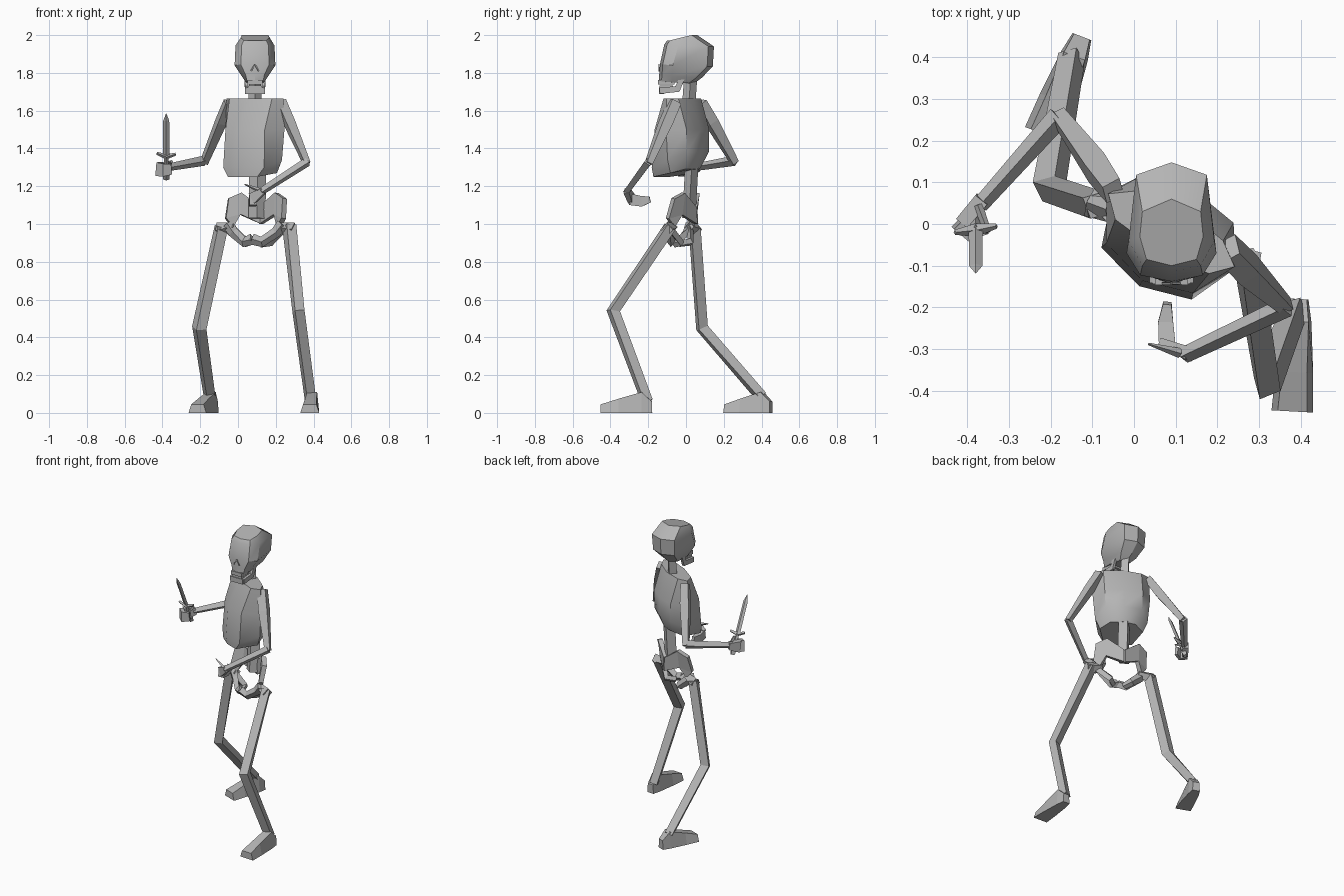
import bpy, bmesh, math
from mathutils import Vector, Matrix

bone = bpy.data.materials.new("bone_grey")
bone.diffuse_color = (0.46, 0.46, 0.46, 1)


def make(name, verts, faces, smooth=False):
    bm = bmesh.new()
    vs = [bm.verts.new(v) for v in verts]
    for f in faces:
        bm.faces.new([vs[i] for i in f])
    bmesh.ops.recalc_face_normals(bm, faces=bm.faces)
    me = bpy.data.meshes.new(name)
    bm.to_mesh(me)
    bm.free()
    me.materials.append(bone)
    ob = bpy.data.objects.new(name, me)
    bpy.context.collection.objects.link(ob)
    if smooth:
        bpy.ops.object.select_all(action='DESELECT')
        ob.select_set(True)
        bpy.context.view_layer.objects.active = ob
        bpy.ops.object.shade_smooth_by_angle(angle=math.radians(32))
    return ob


def loft(name, rings, smooth=False):
    n = len(rings[0])
    faces = [tuple(range(n))[::-1], tuple(range((len(rings) - 1) * n, len(rings) * n))]
    for r in range(len(rings) - 1):
        for i in range(n):
            j = (i + 1) % n
            faces.append((r * n + i, r * n + j, r * n + n + j, r * n + n + i))
    return make(name, [v for ring in rings for v in ring], faces, smooth)


def limb(name, path, ref=(0.9, -0.45, 0), square=False):
    """Four-sided bone; path items are (point, half_width, half_depth)."""
    pts = [Vector(p[0]) for p in path]
    rings = []
    for i, (p, w, d) in enumerate(path):
        a = (pts[i] - pts[i - 1]).normalized() if i else Vector()
        b = (pts[i + 1] - pts[i]).normalized() if i + 1 < len(pts) else Vector()
        t = (a + b).normalized()
        s = Vector(ref)
        s = (s - t * s.dot(t)).normalized()
        u = t.cross(s)
        k = ((1, 1), (-1, 1), (-1, -1), (1, -1)) if square else ((1, 0), (0, 1), (-1, 0), (0, -1))
        rings.append([pts[i] + s * w * x + u * d * y for x, y in k])
    return loft(name, rings)


def turned(cx, cy, deg):
    return Matrix.Translation((cx, cy, 0)) @ Matrix.Rotation(math.radians(deg), 4, 'Z')


def mirrored(half):
    """Close a symmetric outline from its +x half (front to back)."""
    return half + [(-x, y, z) for x, y, z in reversed(half) if x > 0]


# skull: rings of front, cheek, temple, back
def skull_ring(yf, zf, wf, ym, wm, yb, zb, wb):
    zm = (zf + zb) / 2
    half = [(0, yf, zf), (wf, yf + 0.015, zf), (wm, ym, zm), (wb, yb - 0.03, zb), (0, yb, zb)]
    return [(x + 0.09, y, z) for x, y, z in mirrored(half)]


loft("skull", [
    skull_ring(-0.145, 1.755, 0.042, -0.07, 0.048, 0.045, 1.745, 0.035),
    skull_ring(-0.142, 1.79, 0.05, -0.075, 0.07, 0.085, 1.775, 0.06),
    skull_ring(-0.138, 1.845, 0.075, -0.07, 0.108, 0.142, 1.835, 0.08),
    skull_ring(-0.115, 1.95, 0.07, -0.04, 0.103, 0.148, 1.94, 0.085),
    skull_ring(-0.10, 1.972, 0.06, -0.03, 0.076, 0.06, 2.0, 0.07)], smooth=True)

# nose opening edges
for s in (-1, 1):
    limb("nose_edge", [((0.09, -0.143, 1.845), 0.004, 0.004),
                       ((0.09 + s * 0.02, -0.143, 1.81), 0.006, 0.004)])

# jaw: chin, two side bars and rear uprights, upper and lower teeth
jx, front = 0.09, (1, 0, 0)
limb("chin", [((0.045, -0.13, 1.705), 0.014, 0.017), ((0.135, -0.13, 1.705), 0.014, 0.017)], (0, 1, 0), True)
for s in (-1, 1):
    x = jx + s * 0.045
    limb("jaw_side", [((x, -0.14, 1.705), 0.008, 0.016), ((x, -0.045, 1.715), 0.008, 0.018),
                      ((x + s * 0.004, -0.015, 1.785), 0.008, 0.014)], front, True)
limb("lower_teeth", [((jx, -0.14, 1.727), 0.036, 0.007), ((jx, -0.07, 1.727), 0.036, 0.007)], front, True)
limb("upper_teeth", [((jx, -0.147, 1.75), 0.04, 0.012), ((jx, -0.06, 1.75), 0.04, 0.012)], front, True)

# neck and spine
limb("neck", [((0.09, 0.015, 1.64), 0.035, 0.035), ((0.09, 0.025, 1.78), 0.03, 0.035)], front)
limb("spine", [((0.10, 0.015, 1.03), 0.045, 0.035), ((0.105, 0.03, 1.3), 0.045, 0.035)], front)

# ribcage, twisted towards the forward leg
T = turned(0.09, -0.015, -30)


def rib_ring(zf, zb, vf, wf, vfs, ws, wb, vb):
    zm = (zf + zb) / 2
    half = [(0, vf, zf), (wf, vfs, zf), (ws, 0, zm), (wb, vb - 0.02, zb), (0, vb, zb)]
    return [T @ Vector(p) for p in mirrored(half)]


loft("ribcage", [
    rib_ring(1.25, 1.29, -0.145, 0.09, -0.13, 0.135, 0.08, 0.075),
    rib_ring(1.30, 1.38, -0.155, 0.125, -0.12, 0.165, 0.115, 0.11),
    rib_ring(1.50, 1.50, -0.14, 0.12, -0.105, 0.18, 0.12, 0.11),
    rib_ring(1.665, 1.665, -0.06, 0.13, -0.045, 0.175, 0.12, 0.06)], smooth=True)

# pelvis: flared wings, tailbone block and lower arch
P = turned(0.095, -0.02, -21)
for s, side in ((-1, "right"), (1, "left")):
    wing = [(0.0, 0.07, 1.09), (0.10, 0.045, 1.165), (0.16, 0.01, 1.135), (0.165, -0.02, 1.03),
            (0.13, 0.0, 0.985), (0.10, 0.03, 1.05), (0.0, 0.075, 1.0)]
    ob = make(side + "_hip_wing", [P @ Vector((s * x, y, z)) for x, y, z in wing],
              [(0, 1, 5, 6), (1, 2, 3, 5), (3, 4, 5)])
    m = ob.modifiers.new("thickness", 'SOLIDIFY')
    m.thickness, m.offset = 0.03, 0
    arch = [((0.155, -0.015, 1.0), 0.025, 0.03), ((0.12, -0.02, 0.955), 0.022, 0.028),
            ((0.05, -0.045, 0.905), 0.022, 0.028), ((0, -0.055, 0.92), 0.022, 0.03)]
    limb(side + "_hip_arch", [(P @ Vector((s * p[0], p[1], p[2])), w, d) for p, w, d in arch], (0, 1, 0))
    seat = [((0.14, -0.01, 0.97), 0.02, 0.03), ((0.07, 0.02, 0.905), 0.018, 0.025),
            ((0.035, -0.03, 0.895), 0.016, 0.02)]
    limb(side + "_seat_bone", [(P @ Vector((s * p[0], p[1], p[2])), w, d) for p, w, d in seat], (0, 1, 0))
    neck = [((0.12, -0.005, 0.985), 0.025, 0.025), ((0.215, -0.005, 0.97), 0.035, 0.038)]
    limb(side + "_thigh_neck", [(P @ Vector((s * p[0], p[1], p[2])), w, d) for p, w, d in neck], (0, 1, 0))

# legs
limb("right_leg", [((-0.088, 0.045, 0.985), 0.04, 0.036), ((-0.205, 0.085, 0.45), 0.042, 0.036),
                   ((-0.15, 0.40, 0.085), 0.034, 0.034)])
limb("left_leg", [((0.272, -0.085, 0.985), 0.04, 0.036), ((0.32, -0.385, 0.54), 0.036, 0.04),
                  ((0.385, -0.205, 0.06), 0.034, 0.034)])


# feet: wedge from heel to splayed toes
def foot(name, heel, toe):
    h, t = Vector((*heel, 0)), Vector((*toe, 0))
    side = (t - h).cross(Vector((0, 0, 1))).normalized()
    rings = []
    for f, w, wt, z in ((0, 0.024, 0.02, 0.06), (0.2, 0.034, 0.027, 0.11),
                        (0.65, 0.045, 0.03, 0.075), (1, 0.05, 0.035, 0.045)):
        c = h.lerp(t, f)
        up = Vector((0, 0, z))
        rings.append([c - side * w, c + side * w, c + side * wt + up, c - side * wt + up])
    loft(name, rings)


foot("left_foot", (0.395, -0.18), (0.38, -0.45))
foot("right_foot", (-0.125, 0.45), (-0.215, 0.215))

# arms
limb("right_upper_arm", [((-0.05, 0.08, 1.645), 0.03, 0.035), ((-0.09, 0.135, 1.54), 0.034, 0.042),
                         ((-0.18, 0.258, 1.325), 0.024, 0.026)])
limb("right_forearm", [((-0.18, 0.258, 1.335), 0.027, 0.027), ((-0.37, 0.045, 1.30), 0.02, 0.02)], (0, 0, 1))
limb("left_upper_arm", [((0.225, -0.06, 1.645), 0.035, 0.04), ((0.275, -0.11, 1.53), 0.034, 0.042),
                        ((0.365, -0.198, 1.32), 0.022, 0.024)])
limb("left_forearm", [((0.368, -0.198, 1.33), 0.025, 0.025), ((0.12, -0.315, 1.17), 0.02, 0.02)], (0, 0, 1))

# open left hand: palm, fingers, thumb
limb("left_palm", [((0.135, -0.312, 1.175), 0.016, 0.016), ((0.075, -0.29, 1.135), 0.03, 0.012)], (0, 0, 1), True)
limb("left_fingers", [((0.08, -0.295, 1.13), 0.03, 0.02), ((0.076, -0.235, 1.12), 0.028, 0.018),
                      ((0.08, -0.19, 1.13), 0.016, 0.01)], (0, 0, 1), True)
limb("left_thumb", [((0.11, -0.31, 1.18), 0.012, 0.012), ((0.035, -0.288, 1.21), 0.003, 0.003)], (0, 0, 1))

# closed right hand
limb("right_palm", [((-0.365, 0.06, 1.30), 0.022, 0.018), ((-0.41, 0.005, 1.29), 0.038, 0.018)], (0, 0, 1), True)
limb("right_fingers", [((-0.425, 0.0, 1.29), 0.036, 0.014), ((-0.395, -0.03, 1.285), 0.034, 0.012),
                       ((-0.355, -0.015, 1.29), 0.028, 0.01)], (0, 0, 1), True)
limb("right_thumb", [((-0.375, 0.045, 1.32), 0.012, 0.012), ((-0.35, -0.02, 1.33), 0.008, 0.008)], (0, 0, 1))

# dagger: tilted forwards
base, tip = Vector((-0.38, -0.015, 1.36)), Vector((-0.38, -0.118, 1.585))
limb("dagger_blade", [(base, 0.017, 0.007), (base.lerp(tip, 0.83), 0.016, 0.006), (tip, 0.001, 0.001)], front)
limb("dagger_handle", [(base.lerp(tip, -0.5), 0.013, 0.013), (base, 0.012, 0.012)], front)
limb("dagger_pommel", [(base.lerp(tip, -0.55), 0.016, 0.016), (base.lerp(tip, -0.42), 0.02, 0.02)], front)
limb("dagger_guard", [((-0.43, -0.02, 1.375), 0.006, 0.008), ((-0.38, -0.015, 1.355), 0.016, 0.014),
                      ((-0.33, -0.005, 1.37), 0.006, 0.008)], (0, 1, 0))
